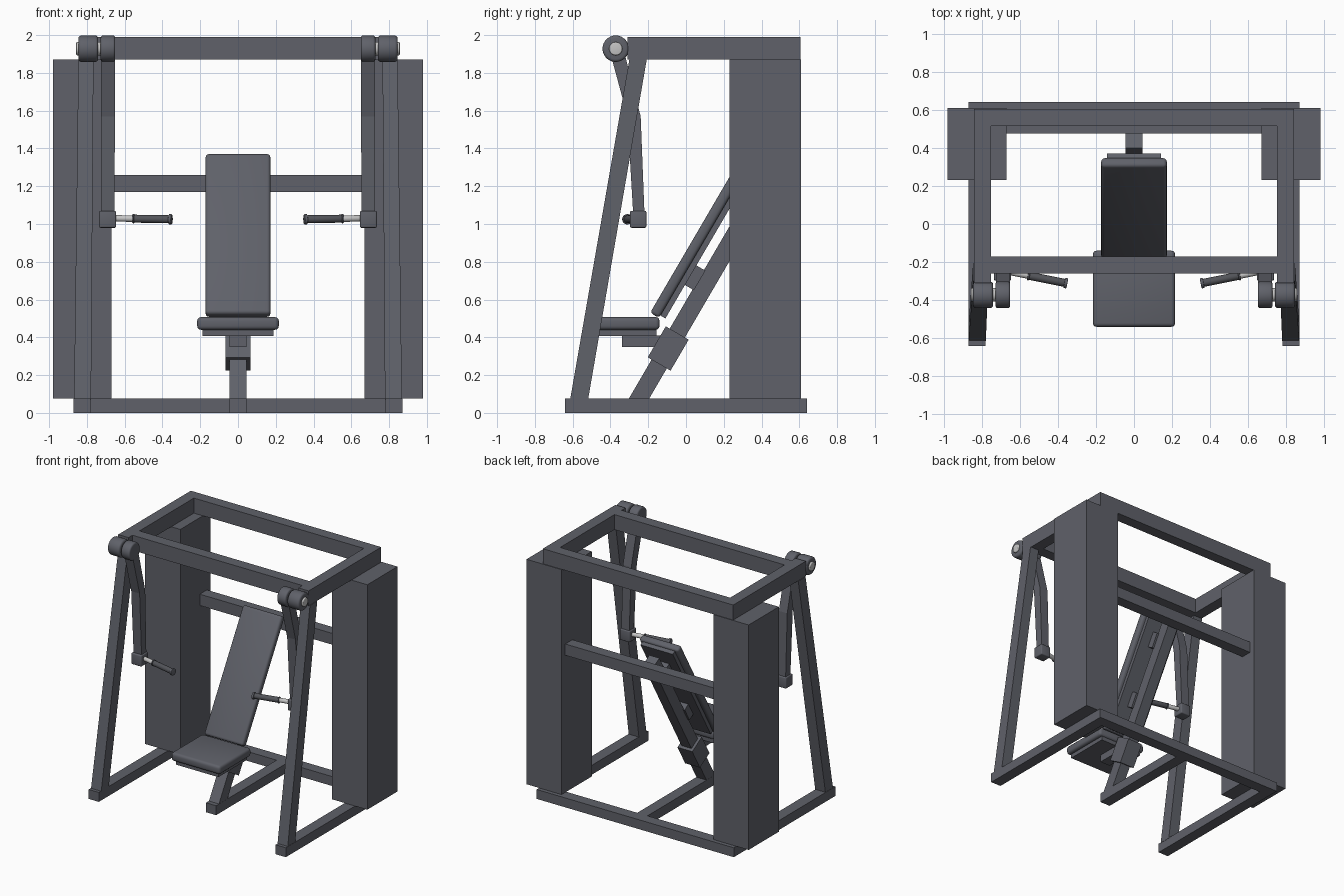
import bpy, bmesh, math
from mathutils import Vector, Matrix

if "Cube" in bpy.data.objects:
    bpy.data.objects.remove(bpy.data.objects["Cube"])


def material(name, rgb):
    m = bpy.data.materials.new(name)
    m.diffuse_color = (*rgb, 1)
    m.use_nodes = True
    m.node_tree.nodes["Principled BSDF"].inputs["Base Color"].default_value = m.diffuse_color
    return m


STEEL = material("slate grey", (0.115, 0.12, 0.142))
GRIP = material("dark rubber", (0.085, 0.088, 0.1))
CHROME = material("bright metal", (0.55, 0.55, 0.55))


def finish(name, bm, mat, smooth=False):
    bmesh.ops.recalc_face_normals(bm, faces=bm.faces)
    me = bpy.data.meshes.new(name)
    bm.to_mesh(me)
    bm.free()
    me.materials.append(mat)
    ob = bpy.data.objects.new(name, me)
    bpy.context.collection.objects.link(ob)
    if smooth:
        bpy.ops.object.select_all(action='DESELECT')
        ob.select_set(True)
        bpy.context.view_layer.objects.active = ob
        bpy.ops.object.shade_smooth_by_angle(angle=math.radians(40))
    return ob


def box(name, x, y, z, mat=STEEL, bevel=0.0, matrix=None):
    """Box from ranges, optionally rounded and placed by a matrix."""
    bm = bmesh.new()
    bmesh.ops.create_cube(bm, size=1)
    for v in bm.verts:
        v.co = Vector([(r[0] + r[1]) / 2 + c * (r[1] - r[0])
                       for r, c in zip((x, y, z), v.co)])
    if bevel:
        bmesh.ops.bevel(bm, geom=bm.edges[:], offset=bevel, segments=3,
                        profile=0.5, affect='EDGES')
    if matrix:
        bm.transform(matrix)
    return finish(name, bm, mat, bevel > 0)


def loft(name, sections, mat=STEEL):
    """Bar through level rectangles given as (cx, cy, z, width, depth)."""
    bm = bmesh.new()
    rings = [[bm.verts.new((cx + i * w / 2, cy + j * d / 2, z))
              for i, j in ((-1, -1), (1, -1), (1, 1), (-1, 1))]
             for cx, cy, z, w, d in sections]
    for a, b in zip(rings, rings[1:]):
        for i in range(4):
            k = (i + 1) % 4
            bm.faces.new((a[i], a[k], b[k], b[i]))
    bm.faces.new(rings[0])
    bm.faces.new(rings[-1])
    return finish(name, bm, mat)


def rod(name, p0, p1, r, mat, bevel=0.0):
    """Round bar between two points."""
    p0, p1 = Vector(p0), Vector(p1)
    d = p1 - p0
    bm = bmesh.new()
    bmesh.ops.create_cone(bm, cap_ends=True, segments=32, radius1=r, radius2=r,
                          depth=d.length)
    if bevel:
        rims = [e for e in bm.edges if abs(e.verts[0].co.z - e.verts[1].co.z) < 1e-5]
        bmesh.ops.bevel(bm, geom=rims, offset=bevel, segments=3, profile=0.5,
                        affect='EDGES')
    bm.transform(Matrix.Translation((p0 + p1) / 2) @
                 d.to_track_quat('Z', 'Y').to_matrix().to_4x4())
    return finish(name, bm, mat, True)


# Base frame
box("base_rear_beam", (-0.78, 0.78), (0.55, 0.64), (0, 0.075))
box("base_middle_rail", (-0.045, 0.045), (-0.34, 0.55), (0, 0.075))

# Upper frame and cross beam
box("top_rear_beam", (-0.75, 0.75), (0.515, 0.605), (1.87, 1.99))
box("top_front_beam", (-0.75, 0.75), (-0.26, -0.17), (1.87, 1.99))
box("middle_cross_beam", (-0.68, 0.68), (0.475, 0.565), (1.17, 1.26))


def span(s, a, b):
    return tuple(sorted((s * a, s * b)))


for s, side in ((-1, "left"), (1, "right")):
    box(side + "_base_rail", span(s, 0.78, 0.87), (-0.64, 0.64), (0, 0.075))
    box(side + "_weight_tower", span(s, 0.67, 0.98), (0.23, 0.61), (0.076, 1.87))
    box(side + "_top_rail", span(s, 0.75, 0.84), (-0.31, 0.605), (1.87, 1.99))
    loft(side + "_front_leg", [(s * 0.823, -0.566, 0.07, 0.09, 0.095),
                               (s * 0.805, -0.254, 1.87, 0.08, 0.092)])
    # Pivot drums and axle
    for part, a, b, r, mat, bev in (
            ("outer_drum", 0.74, 0.845, 0.07, STEEL, 0.015),
            ("inner_drum", 0.65, 0.727, 0.07, STEEL, 0.012),
            ("axle", 0.66, 0.857, 0.035, CHROME, 0.006)):
        rod(f"{side}_{part}", (s * a, -0.372, 1.928), (s * b, -0.372, 1.928),
            r, mat, bev)
    # Swinging arm
    loft(side + "_press_arm", [(s * 0.688, -0.362, 1.9, 0.074, 0.075),
                               (s * 0.688, -0.275, 1.57, 0.074, 0.07),
                               (s * 0.69, -0.25, 1.06, 0.07, 0.06)])
    box(side + "_arm_end_block", span(s, 0.645, 0.735), (-0.297, -0.21),
        (0.98, 1.07), bevel=0.008)
    # Handle, angled forward and inward
    a, b = Vector((s * 0.66, -0.25, 1.03)), Vector((s * 0.35, -0.312, 1.025))
    for part, t0, t1, r, mat in (("handle_shaft", 0, 0.4, 0.017, CHROME),
                                 ("handle_inner_collar", 0.33, 0.36, 0.025, STEEL),
                                 ("handle_grip", 0.36, 0.96, 0.021, GRIP),
                                 ("handle_end_cap", 0.95, 1.0, 0.027, STEEL)):
        rod(f"{side}_{part}", a.lerp(b, t0), a.lerp(b, t1), r, mat, 0.003)

# Sloping back support: local z runs up the slope, local y points rearward
tilt = Matrix.Translation((0, -0.19, 0.53)) @ Matrix.Rotation(math.radians(-30.3), 4, 'X')
box("back_pad", (-0.172, 0.172), (0, 0.055), (0, 0.98), bevel=0.018, matrix=tilt)
box("back_board", (-0.142, 0.142), (0.05, 0.085), (0.015, 0.965), matrix=tilt)
for i, h in enumerate((0.28, 0.76)):
    box(f"back_pad_mount_{i + 1}", (-0.06, 0.06), (0.08, 0.14), (h - 0.06, h + 0.06),
        matrix=tilt)
box("sloping_post", (-0.044, 0.044), (0.132, 0.225), (-0.47, 0.94), matrix=tilt)
box("post_sleeve", (-0.065, 0.065), (0.108, 0.248), (-0.21, -0.02), matrix=tilt)

# Seat
box("seat_bracket", (-0.045, 0.045), (-0.34, -0.13), (0.35, 0.41))
box("seat_board", (-0.187, 0.187), (-0.515, -0.155), (0.408, 0.445))
box("seat_pad", (-0.216, 0.216), (-0.54, -0.14), (0.44, 0.507), bevel=0.02)
